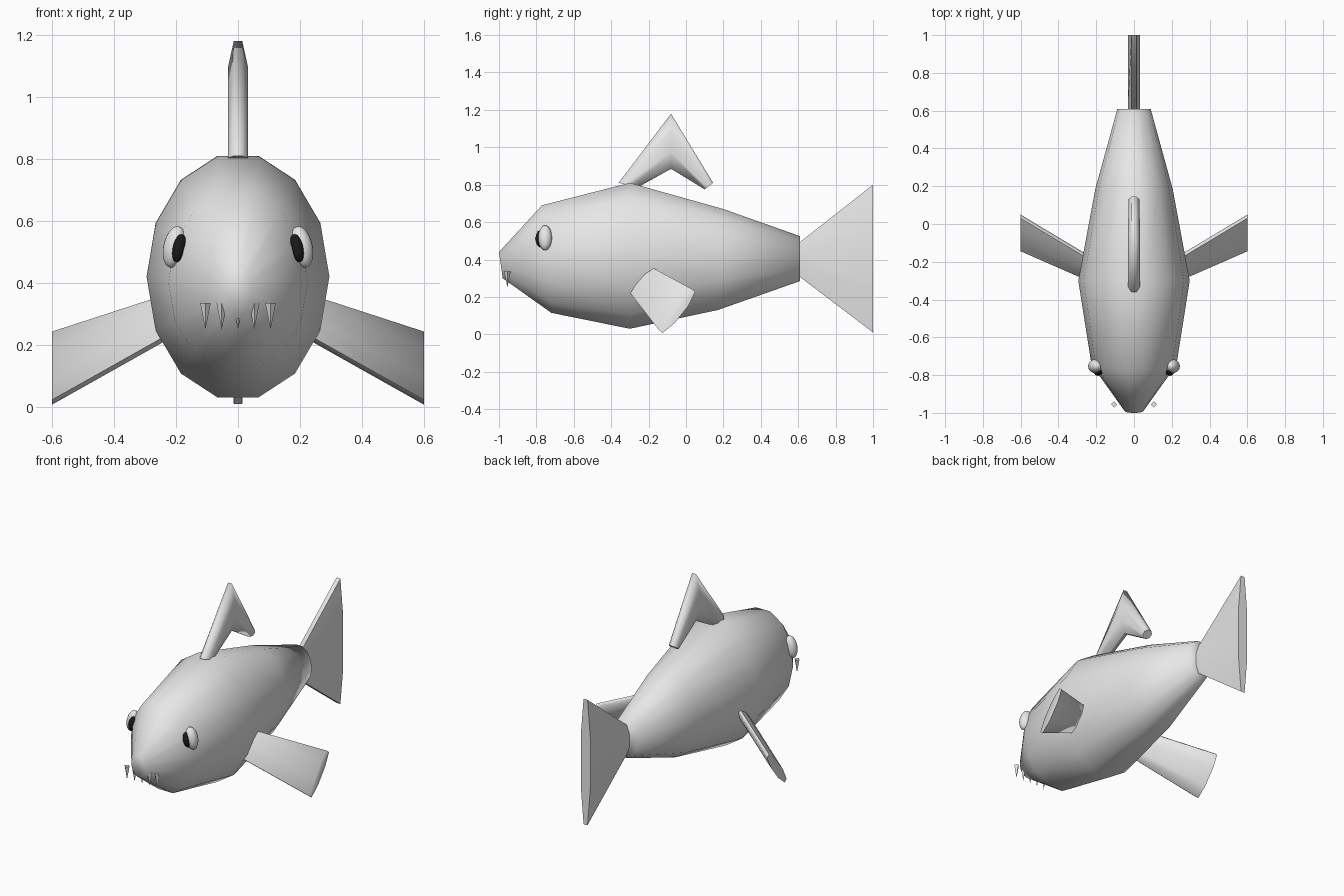
import bpy, bmesh, math
from mathutils import Vector, Matrix

if "Cube" in bpy.data.objects:
    bpy.data.objects.remove(bpy.data.objects["Cube"])


def material(name, rgb):
    m = bpy.data.materials.new(name)
    m.diffuse_color = (*rgb, 1)
    m.use_nodes = True
    m.node_tree.nodes["Principled BSDF"].inputs["Base Color"].default_value = m.diffuse_color
    return m


GREY = material("plain grey", (0.8, 0.8, 0.8))
BLACK = material("pupil black", (0.01, 0.01, 0.01))


def finish(name, bm, mat):
    bmesh.ops.recalc_face_normals(bm, faces=bm.faces)
    me = bpy.data.meshes.new(name)
    bm.to_mesh(me)
    bm.free()
    me.materials.append(mat)
    ob = bpy.data.objects.new(name, me)
    bpy.context.collection.objects.link(ob)
    return ob


def tube(name, rings, sides):
    """Loft through rings given as (one end, other end, half width vector)."""
    bm = bmesh.new()
    ca = math.cos(math.pi / sides)
    cb = ca if sides % 4 == 0 else 1
    loops = []
    for top, bottom, width in rings:
        top, bottom, width = Vector(top), Vector(bottom), Vector(width)
        c, a, b = (top + bottom) / 2, (top - bottom) / 2 / ca, width / cb
        angles = [(i + 0.5) * math.tau / sides for i in range(sides)]
        loops.append([bm.verts.new(c + a * math.cos(t) + b * math.sin(t)) for t in angles])
    for l0, l1 in zip(loops, loops[1:]):
        for i in range(sides):
            j = (i + 1) % sides
            bm.faces.new((l0[i], l0[j], l1[j], l1[i]))
    bm.faces.new(loops[0])
    bm.faces.new(loops[-1])
    return finish(name, bm, GREY)


def ellipsoid(name, centre, radii, tilt, mat):
    bm = bmesh.new()
    mtx = (Matrix.Translation(centre) @ tilt @ Matrix.Diagonal((*radii, 1)))
    bmesh.ops.create_uvsphere(bm, u_segments=20, v_segments=12, radius=1, matrix=mtx)
    return finish(name, bm, mat)


# body: top y,z / bottom y,z / half width
profile = [(-1.0, 0.44, -0.98, 0.30, 0.05), (-0.77, 0.69, -0.72, 0.115, 0.225),
           (-0.30, 0.81, -0.30, 0.03, 0.295), (0.20, 0.67, 0.17, 0.13, 0.205),
           (0.61, 0.525, 0.61, 0.285, 0.088)]
tube("body", [((0, ty, tz), (0, by, bz), (w, 0, 0)) for ty, tz, by, bz, w in profile], 14)

# tail fin and swept back fin
thick = (0.033, 0, 0)
tube("tail_fin", [((0, 0.605, 0.49), (0, 0.605, 0.31), thick),
                  ((0, 1, 0.80), (0, 1, 0.01), thick)], 8)
tube("back_fin", [((0, -0.36, 0.81), (0, -0.26, 0.785), thick),
                  ((0, -0.08, 1.18), (0, -0.08, 0.885), thick),
                  ((0, 0.145, 0.81), (0, 0.10, 0.775), (0.028, 0, 0))], 8)

for s, side in ((1, "right"), (-1, "left")):
    # side fins, flaring outwards, back and down
    edge = Vector((0, -0.77, 0.64)) * 0.03
    tube(side + "_side_fin", [((s * 0.2, -0.20, 0.365), (s * 0.2, -0.31, 0.24), edge),
                              ((s * 0.6, 0.04, 0.235), (s * 0.6, -0.135, 0.015), edge)], 8)
    # eyes with pupils set on their front
    tilt = Matrix.Rotation(math.radians(-12 * s), 4, 'Y')
    ellipsoid(side + "_eye", (s * 0.205, -0.753, 0.516), (0.036, 0.037, 0.068), tilt, GREY)
    ellipsoid(side + "_pupil", (s * 0.190, -0.778, 0.512), (0.023, 0.026, 0.046), tilt, BLACK)

# row of pointed teeth
for i in range(-2, 3):
    bm = bmesh.new()
    bmesh.ops.create_cone(bm, cap_ends=True, segments=4, radius1=0.0, radius2=0.017, depth=0.085,
                          matrix=Matrix.Translation((i * 0.0525, -0.955, 0.2925)))
    bmesh.ops.remove_doubles(bm, verts=bm.verts, dist=0.0005)
    finish("tooth_%d" % (i + 3), bm, GREY)

# smooth sides, crisp end caps
for ob in bpy.data.objects:
    ob.select_set(True)
    bpy.context.view_layer.objects.active = ob
bpy.ops.object.shade_smooth_by_angle(angle=math.radians(80))
